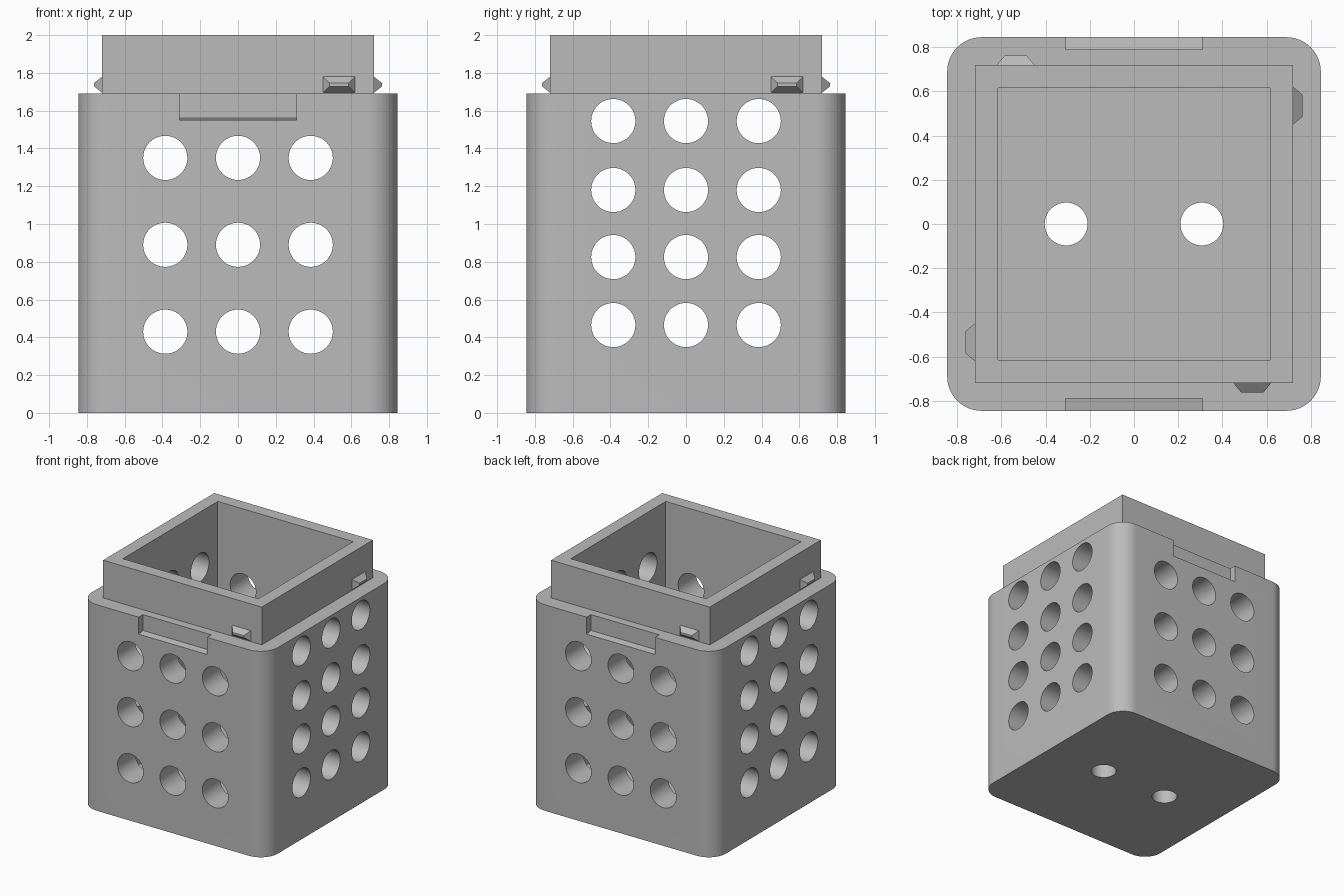
import bpy, bmesh, math
from mathutils import Matrix, Vector

cube = bpy.data.objects.get("Cube")
if cube:
    bpy.data.objects.remove(cube, do_unlink=True)

grey = bpy.data.materials.new("plain grey")
grey.use_nodes = True
colour = (0.5, 0.5, 0.5, 1)
grey.diffuse_color = colour
grey.node_tree.nodes["Principled BSDF"].inputs["Base Color"].default_value = colour

OUT, NECK, INNER = 0.845, 0.72, 0.615
SHOULDER, TOP, FLOOR = 1.69, 2.0, 0.23


def finish(name, bm):
    bmesh.ops.recalc_face_normals(bm, faces=bm.faces)
    mesh = bpy.data.meshes.new(name)
    bm.to_mesh(mesh)
    bm.free()
    mesh.materials.append(grey)
    ob = bpy.data.objects.new(name, mesh)
    bpy.context.collection.objects.link(ob)
    return ob


def add_box(bm, x0, x1, y0, y1, z0, z1):
    size = Matrix.Diagonal((x1 - x0, y1 - y0, z1 - z0, 1))
    mid = Matrix.Translation(((x0 + x1) / 2, (y0 + y1) / 2, (z0 + z1) / 2))
    return bmesh.ops.create_cube(bm, size=1, matrix=mid @ size)["verts"]


def taper(verts, axis, limit, inset):
    """Pull the end of a box lying beyond limit inwards on the other axes."""
    end = [v for v in verts if (v.co[axis] - limit[0]) * limit[1] > 0]
    mid = sum((v.co for v in end), Vector()) / len(end)
    for v in end:
        for i in range(3):
            if i != axis:
                v.co[i] -= math.copysign(inset[i], v.co[i] - mid[i])


def apply(target, cutter, operation="DIFFERENCE"):
    mod = target.modifiers.new(operation.lower(), "BOOLEAN")
    mod.operation, mod.solver, mod.object = operation, "EXACT", cutter
    bpy.context.view_layer.objects.active = target
    bpy.ops.object.modifier_apply(modifier=mod.name)
    bpy.data.objects.remove(cutter, do_unlink=True)


# Rounded outer body
bm = bmesh.new()
add_box(bm, -OUT, OUT, -OUT, OUT, 0, SHOULDER)
corners = [e for e in bm.edges if abs(e.verts[0].co.z - e.verts[1].co.z) > 1]
bmesh.ops.bevel(bm, geom=corners, offset=0.155, segments=12, profile=0.5, affect="EDGES")
body = finish("container_body", bm)

# Square neck, then the hollow inside
bm = bmesh.new()
add_box(bm, -NECK, NECK, -NECK, NECK, SHOULDER - 0.2, TOP)
apply(body, finish("neck", bm), "UNION")
bm = bmesh.new()
add_box(bm, -INNER, INNER, -INNER, INNER, FLOOR, TOP + 0.2)
apply(body, finish("hollow", bm))

# Vent holes through both pairs of walls
def vents(name, heights, turn):
    bm = bmesh.new()
    for x in (-0.385, 0, 0.385):
        for z in heights:
            bmesh.ops.create_cone(bm, cap_ends=True, segments=48, radius1=0.117, radius2=0.117,
                                  depth=2.2, matrix=Matrix.Rotation(turn, 4, "Z")
                                  @ Matrix.Translation((x, 0, z)) @ Matrix.Rotation(math.pi / 2, 4, "X"))
    apply(body, finish(name, bm))


vents("front_vents", (0.43, 0.89, 1.35), 0)
vents("side_vents", (0.465, 0.825, 1.18, 1.545), math.pi / 2)

# Countersunk screw holes in the floor
for r1, r2, z0, z1 in ((0.097, 0.097, -0.1, FLOOR + 0.1), (0.097, 0.212, FLOOR - 0.115, FLOOR)):
    bm = bmesh.new()
    for x in (-0.307, 0.307):
        bmesh.ops.create_cone(bm, cap_ends=True, segments=48, radius1=r1, radius2=r2, depth=z1 - z0,
                              matrix=Matrix.Translation((x, 0, (z0 + z1) / 2)))
    apply(body, finish("screw_holes", bm))

# Two floor troughs with sloping sides
bm = bmesh.new()
for y0, y1 in ((0.42, INNER), (-INNER, -0.42)):
    box = add_box(bm, -INNER, INNER, y0, y1, FLOOR - 0.08, FLOOR)
    taper(box, 2, (FLOOR - 0.04, -1), (0.02, 0.02, 0))
apply(body, finish("floor_troughs", bm))

# Finger notches front and back, with a slightly sloping ledge
bm = bmesh.new()
for s in (-1, 1):
    ys = sorted((s * 0.79, s * 0.9))
    for v in add_box(bm, -0.31, 0.31, *ys, 1.54, SHOULDER + 0.1):
        if v.co.z < 1.6 and abs(v.co.y) < 0.8:
            v.co.z += 0.02
        if v.co.z > 1.7 and abs(v.co.y) < 0.8:
            v.co.y = s * 0.79
apply(body, finish("finger_notches", bm))

# One snap catch on each side of the neck
for i, side in enumerate(("front", "left", "back", "right")):
    bm = bmesh.new()
    catch = add_box(bm, 0.45, 0.62, -NECK - 0.042, -NECK, 1.695, 1.78)
    taper(catch, 1, (-NECK - 0.02, -1), (0.035, 0, 0.034))
    bmesh.ops.rotate(bm, verts=bm.verts, matrix=Matrix.Rotation(i * math.pi / 2, 3, "Z"))
    finish(side + "_snap_catch", bm)

# Smooth the curved walls only
bpy.ops.object.select_all(action="DESELECT")
body.select_set(True)
bpy.context.view_layer.objects.active = body
bpy.ops.object.shade_smooth_by_angle(angle=math.radians(30))
